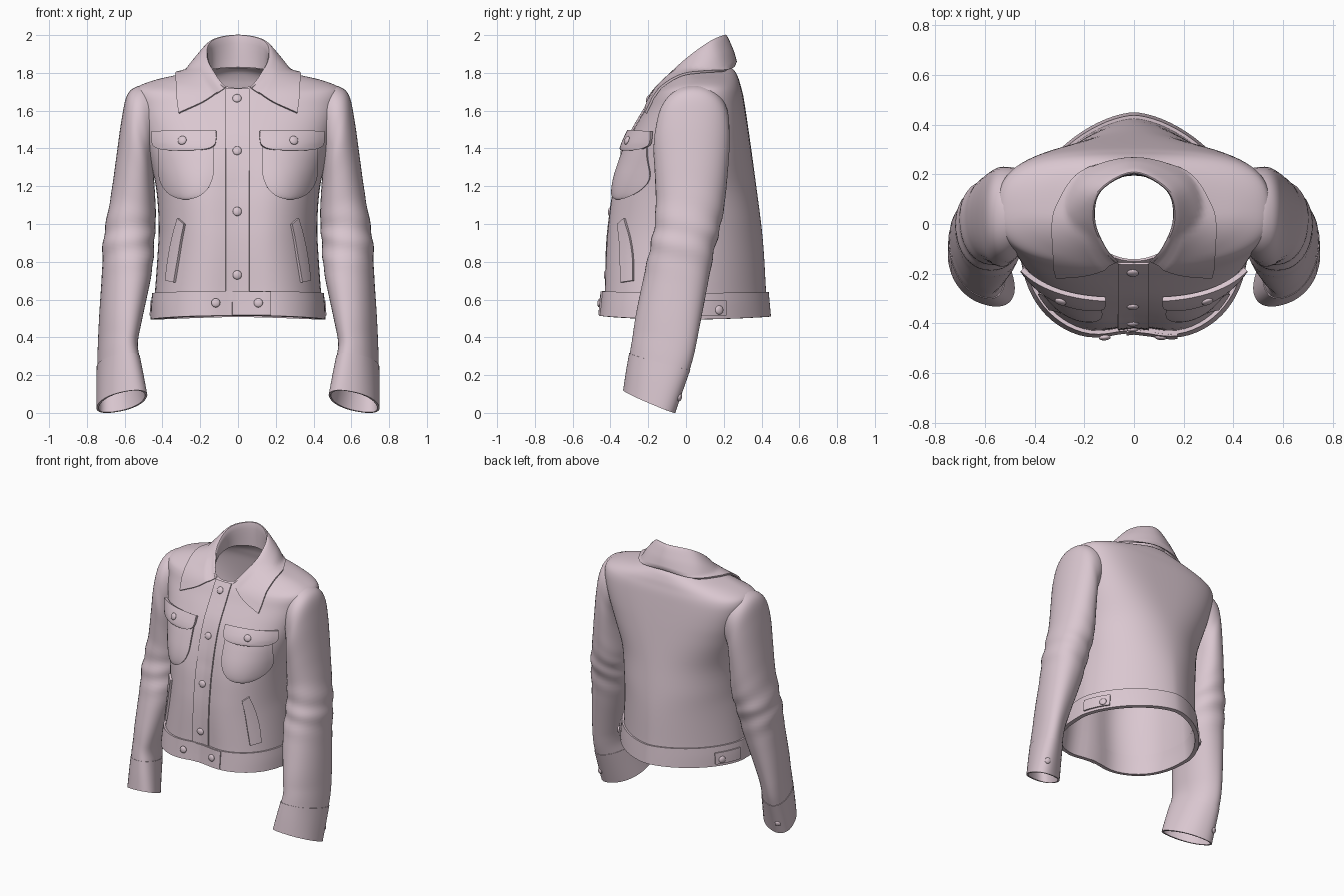
import bpy, bmesh, math
from mathutils import Vector, Matrix
from mathutils.bvhtree import BVHTree

if "Cube" in bpy.data.objects:
    bpy.data.objects.remove(bpy.data.objects["Cube"])

mat = bpy.data.materials.new("dusty_pink_cloth")
mat.diffuse_color = (0.70, 0.57, 0.63, 1)
mat.use_nodes = True
mat.node_tree.nodes["Principled BSDF"].inputs["Base Color"].default_value = mat.diffuse_color


def smooth(pts, k):
    """Catmull-Rom through tuples or Vectors, k steps per span."""
    out, n = [], len(pts)
    for i in range(n - 1):
        a, b, c, d = pts[max(i - 1, 0)], pts[i], pts[i + 1], pts[min(i + 2, n - 1)]
        for s in range(k):
            t = s / k
            out.append(tuple(0.5 * (2 * q + (r - p) * t + (2 * p - 5 * q + 4 * r - w) * t * t
                             + (3 * q - p - 3 * r + w) * t ** 3) for p, q, r, w in zip(a, b, c, d)))
    return out + [tuple(pts[-1])]


def loft(name, rows, closed, thick, mirror=False):
    """Skin a grid of rows into a cloth shell; returns a BVH of its outer face."""
    m = len(rows[0])
    verts = [Vector(p) for r in rows for p in r]
    faces = [(i * m + j, i * m + (j + 1) % m, (i + 1) * m + (j + 1) % m, (i + 1) * m + j)
             for i in range(len(rows) - 1) for j in range(m if closed else m - 1)]
    me = bpy.data.meshes.new(name)
    me.from_pydata(verts, [], faces)
    me.materials.append(mat)
    ob = bpy.data.objects.new(name, me)
    bpy.context.collection.objects.link(ob)
    sol = ob.modifiers.new("thickness", 'SOLIDIFY')
    sol.thickness, sol.offset = thick, -1
    if mirror:
        mir = ob.modifiers.new("mirror", 'MIRROR')
        mir.use_mirror_merge = False
    return BVHTree.FromPolygons(verts, faces)


def spow(v, e):
    return math.copysign(abs(v) ** e, v)


def body_ring(p, grow=0.0, segs=80):
    """Jacket cross-section with separate front and back roundness."""
    zs, zf, zb, hw, yf, yb, yc, nf, nb = p
    ring = []
    for k in range(segs):
        a = 2 * math.pi * k / segs
        c, s = math.cos(a), math.sin(a)
        n = nb if s > 0 else nf
        sy = spow(s, 2 / n)
        x = (hw + grow) * spow(c, 2 / n)
        y = yc + sy * ((yb - yc) if s > 0 else (yc - yf)) + math.copysign(grow, s) * abs(sy)
        z = zs + ((zb if s > 0 else zf) - zs) * sy * sy
        if s < 0:  # hollow between the two sides of the chest
            y += 0.04 * min(1, max(0, (1.5 - z) / 0.3)) * math.exp(-(x / 0.13) ** 2)
        ring.append((x, y, z))
    return ring


# Body: side/front/back height, half width, front y, back y, middle y, roundness
hem = [(0.495, 0.515, 0.51, 0.45, -0.464, 0.436, 0, 2.6, 1.65),
       (0.57, 0.58, 0.575, 0.447, -0.458, 0.43, 0, 2.55, 1.65),
       (0.635, 0.645, 0.64, 0.44, -0.453, 0.424, 0, 2.5, 1.65)]
upper = [(0.85, 0.85, 0.85, 0.425, -0.45, 0.412, 0, 2.3, 1.75),
         (1.0, 1.0, 1.0, 0.42, -0.438, 0.398, 0, 2.3, 1.9),
         (1.2, 1.2, 1.2, 0.435, -0.405, 0.372, 0, 2.4, 2.1),
         (1.4, 1.4, 1.4, 0.485, -0.332, 0.345, 0.02, 2.5, 2.6),
         (1.52, 1.52, 1.52, 0.515, -0.268, 0.328, 0.04, 2.6, 2.9),
         (1.62, 1.61, 1.62, 0.54, -0.215, 0.313, 0.05, 2.6, 3.0),
         (1.69, 1.665, 1.685, 0.55, -0.185, 0.302, 0.05, 2.6, 2.9),
         (1.73, 1.69, 1.73, 0.525, -0.17, 0.29, 0.05, 2.5, 2.7),
         (1.765, 1.705, 1.77, 0.43, -0.16, 0.278, 0.05, 2.2, 2.4),
         (1.795, 1.715, 1.81, 0.30, -0.155, 0.258, 0.04, 2, 2.1),
         (1.825, 1.72, 1.835, 0.21, -0.15, 0.23, 0.04, 2, 2)]
body = loft("jacket_body", [body_ring(p) for p in smooth(hem[1:] + upper, 5)], True, 0.012)
band = loft("waistband", [body_ring(p, 0.014) for p in smooth(hem, 3)], True, 0.028)


# Sleeves: inner x,z, outer x,z, front y, back y, tilt
def sleeve_ring(p, grow=0.0, segs=40):
    xi, zi, xo, zo, y0, y1, tilt = p
    ring = []
    zm = (zi + zo) / 2
    twist = 0.44 * min(1, max(0, (1.0 - zm) / 0.6))  # flattens the forearm diagonally
    for k in range(segs):
        a = 2 * math.pi * k / segs
        fold = 1 + 0.028 * math.sin(zm * 46 + 2 * a) * math.exp(-((zm - 0.92) / 0.14) ** 2)
        c, s = spow(math.cos(a), 0.92) * fold, spow(math.sin(a + twist), 0.92) * fold
        d = s * ((y1 - y0) / 2 + grow)
        ring.append(((xi + xo) / 2 + c * ((xo - xi) / 2 + grow), (y0 + y1) / 2 + d,
                     zm + c * (zo - zi) / 2 + tilt * d))
    return ring


arm = [(0.44, 1.38, 0.46, 1.735, -0.11, 0.22, 0), (0.445, 1.34, 0.535, 1.728, -0.145, 0.228, 0),
       (0.445, 1.30, 0.588, 1.68, -0.16, 0.23, 0), (0.445, 1.25, 0.617, 1.55, -0.172, 0.23, 0),
       (0.44, 1.17, 0.645, 1.35, -0.165, 0.22, 0), (0.435, 1.05, 0.67, 1.17, -0.16, 0.205, 0),
       (0.44, 0.95, 0.70, 1.0, -0.17, 0.18, 0), (0.445, 0.86, 0.715, 0.9, -0.19, 0.155, 0),
       (0.46, 0.72, 0.72, 0.75, -0.22, 0.125, -0.05), (0.505, 0.5, 0.735, 0.52, -0.265, 0.08, -0.1),
       (0.53, 0.36, 0.743, 0.35, -0.285, 0.045, -0.2), (0.522, 0.28, 0.745, 0.265, -0.298, 0.02, -0.25)]
cuff = [arm[-1], (0.502, 0.175, 0.747, 0.16, -0.315, -0.02, -0.32),
        (0.483, 0.07, 0.747, 0.05, -0.33, -0.06, -0.4)]
loft("sleeves", [sleeve_ring(p) for p in smooth(arm, 6)][::-1], True, 0.01, True)
cuffs = loft("cuffs", [sleeve_ring(p, 0.003) for p in smooth(cuff, 4)][::-1], True, 0.012, True)

# Collar: seam, fold, middle and outer edge, each from the front to the centre back
collar = [[(0.075, -0.145, 1.71), (0.125, -0.09, 1.75), (0.16, 0.03, 1.80), (0.13, 0.15, 1.82), (0, 0.195, 1.83)],
          [(0.07, -0.155, 1.72), (0.118, -0.10, 1.785), (0.164, 0.01, 1.885), (0.138, 0.13, 1.97), (0, 0.205, 2.0)],
          [(0.18, -0.195, 1.645), (0.235, -0.09, 1.75), (0.252, 0.03, 1.84), (0.19, 0.17, 1.905), (0, 0.248, 1.93)],
          [(0.305, -0.18, 1.57), (0.322, -0.05, 1.725), (0.31, 0.07, 1.785), (0.21, 0.215, 1.815), (0, 0.272, 1.85)]]
lines = [smooth(r + [(-x, y, z) for x, y, z in r[-2::-1]], 6) for r in collar]
cols = [smooth(c, 6) for c in zip(*lines)]
rows = []
for i, row in enumerate(zip(*cols)):
    new = []
    for p in row:
        p = Vector(p)
        if i > 8:  # keep the collar leaf lying on top of the body
            loc, nor, _, _ = body.find_nearest(p)
            if (p - loc).dot(nor) < 0.018 or i == 18:
                p = loc + nor * 0.018
        new.append(p)
    rows.append(new)
loft("collar", rows[::-1], False, 0.012)


def patch(name, bvh, rows, off, thick, mirror=False, side=False, bulge=0.0, m=14):
    """Cloth piece laid on a surface; rows run bottom to top as (low, v_low, high, v_high)."""
    grid = []
    for i, (u0, v0, u1, v1) in enumerate(rows):
        line = []
        for j in range(m + 1):
            t = j / m
            u, v = u0 + (u1 - u0) * t, v0 + (v1 - v0) * t
            start, d = (Vector((2, u, v)), Vector((-1, 0, 0))) if side else (Vector((u, -2, v)), Vector((0, 1, 0)))
            hit, nor, _, _ = bvh.ray_cast(start, d)
            if hit is None:
                hit, nor = bvh.find_nearest(Vector((u, -0.16, v)))[0], -d
            puff = bulge * math.sin(math.pi * t) * math.sin(math.pi * i / (len(rows) - 1))
            line.append(hit + (nor - d).normalized() * (off + puff))
        grid.append(line)
    loft(name, grid, False, thick, mirror)


def rect(u0, u1, v0, v1, n):
    return [(u0, v0 + (v1 - v0) * i / n, u1, v0 + (v1 - v0) * i / n) for i in range(n + 1)]


def rounded(cx, hw, z0, zr, z1, e, n=12):
    """Rows of a pocket shape whose lower end below zr is rounded."""
    out = []
    for i in range(n + 1):
        f = math.cos(math.pi / 2 * i / n)
        w, z = max(0.02, hw * (1 - f ** e) ** (1 / e)), zr - (zr - z0) * f
        out.append((cx - w, z, cx + w, z))
    return out + [(cx - hw, zr + (z1 - zr) * k / 4, cx + hw, zr + (z1 - zr) * k / 4) for k in range(1, 5)]


# Front details
patch("button_placket", body, rect(-0.065, 0.06, 0.64, 1.715, 40), 0.009, 0.012)
patch("chest_pockets", body, rounded(0.273, 0.145, 1.13, 1.30, 1.45, 2.2), 0.012, 0.014, True, bulge=0.012)
patch("pocket_flaps", body, rounded(0.28, 0.165, 1.385, 1.45, 1.49, 3), 0.03, 0.02, True, bulge=0.006)
welt = smooth([(0.335, 0.69, 0.380, 0.70), (0.317, 0.80, 0.366, 0.81),
               (0.299, 0.91, 0.345, 0.925), (0.282, 1.00, 0.317, 1.03)], 5)
patch("welt_pockets", body, welt, 0.016, 0.018, True, m=4)
patch("waistband_overlap", band, rect(-0.03, 0.175, 0.517, 0.643, 6), 0.008, 0.01)
patch("waist_tabs", band, rect(0.04, 0.21, 0.515, 0.595, 5), 0.01, 0.012, True, side=True)


# Buttons
def buttons(name, bvh, points, lift, mirror=False, r=0.024):
    bm = bmesh.new()
    for p in points:
        loc, nor, _, _ = bvh.find_nearest(Vector(p))
        mt = Matrix.Translation(loc + nor * lift) @ nor.to_track_quat('Z', 'Y').to_matrix().to_4x4()
        bmesh.ops.create_uvsphere(bm, u_segments=20, v_segments=10, radius=r,
                                  matrix=mt @ Matrix.Diagonal((1, 1, 0.45, 1)))
    me = bpy.data.meshes.new(name)
    bm.to_mesh(me)
    bm.free()
    me.materials.append(mat)
    ob = bpy.data.objects.new(name, me)
    bpy.context.collection.objects.link(ob)
    if mirror:
        ob.modifiers.new("mirror", 'MIRROR')


def front(x, z):
    return body.ray_cast(Vector((x, -2, z)), Vector((0, 1, 0)))[0]


buttons("placket_buttons", body, [front(-0.005, z) for z in (0.73, 1.065, 1.385, 1.66)], 0.012)
buttons("flap_buttons", body, [front(0.285, 1.43)], 0.037, True)
buttons("waistband_buttons", band, [(-0.12, -0.43, 0.58), (0.11, -0.43, 0.58)], 0.01)
buttons("tab_buttons", band, [(0.42, 0.18, 0.545)], 0.012, True)
buttons("cuff_buttons", cuffs, [(0.70, -0.06, 0.09)], 0.003, True, 0.02)

# Bake modifiers and shade smooth with crisp cloth edges
bpy.ops.object.select_all(action='SELECT')
bpy.context.view_layer.objects.active = bpy.data.objects["jacket_body"]
bpy.ops.object.convert(target='MESH')
bpy.ops.object.shade_smooth_by_angle(angle=math.radians(40))
